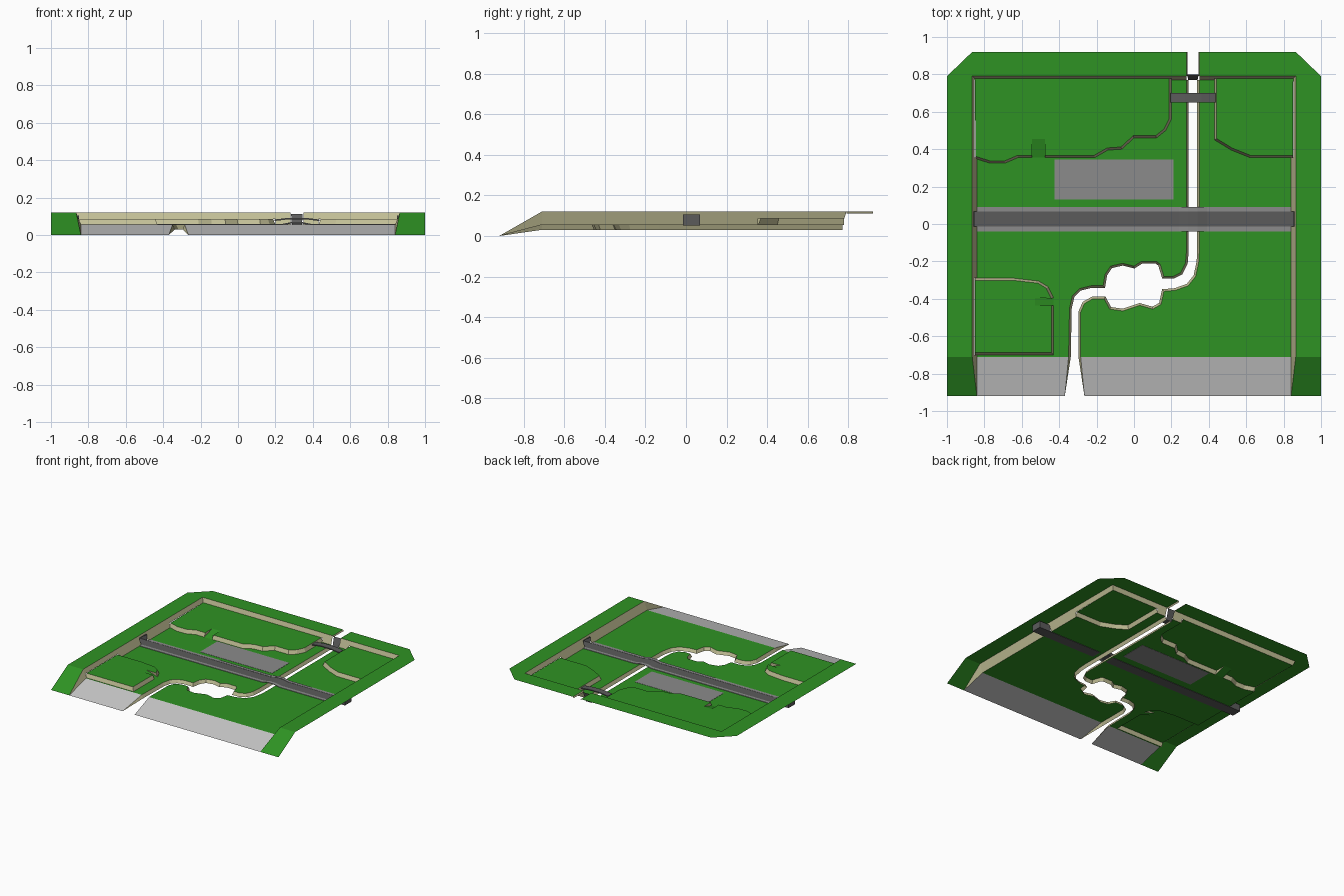
import bpy, bmesh
from mathutils import Vector

if "Cube" in bpy.data.objects:
    bpy.data.objects.remove(bpy.data.objects["Cube"])


def material(name, rgb):
    m = bpy.data.materials.new(name)
    m.diffuse_color = (*rgb, 1)
    m.use_nodes = True
    m.node_tree.nodes["Principled BSDF"].inputs["Base Color"].default_value = m.diffuse_color
    return m


GREEN = material("grass_green", (0.028, 0.29, 0.017))
TAN = material("cliff_tan", (0.55, 0.53, 0.31))
LIGHT = material("light_grey", (0.58, 0.58, 0.58))
MID = material("mid_grey", (0.26, 0.26, 0.26))
DARK = material("road_grey", (0.105, 0.105, 0.105))

FLOOR, HIGH, RIM, WATER = 0.055, 0.085, 0.12, 0.03


def mesh(name, faces, mat, up=True):
    """Sheet object from a list of 3D polygons, turned to face upwards."""
    bm = bmesh.new()
    for pts in faces:
        f = bm.faces.new([bm.verts.new(p) for p in pts])
        f.normal_update()
        if up and f.normal.z < 0:
            f.normal_flip()
    bmesh.ops.triangulate(bm, faces=[f for f in bm.faces if len(f.verts) > 4],
                          ngon_method='EAR_CLIP')
    bmesh.ops.remove_doubles(bm, verts=bm.verts, dist=1e-5)
    if not up:
        bmesh.ops.recalc_face_normals(bm, faces=bm.faces)
    me = bpy.data.meshes.new(name)
    bm.to_mesh(me)
    bm.free()
    me.materials.append(mat)
    ob = bpy.data.objects.new(name, me)
    bpy.context.collection.objects.link(ob)
    return ob


def at(pts, z):
    return [(x, y, z) for x, y in pts]


def strip(a, b):
    return [[a[i], a[i + 1], b[i + 1], b[i]] for i in range(len(a) - 1)]


def offset(pts, d):
    """Shift a 2D path sideways (positive = to its left) with mitred corners."""
    v = [Vector(p) for p in pts]
    out = []
    for i, p in enumerate(v):
        a = (p - v[i - 1]).normalized() if i else (v[1] - p).normalized()
        b = (v[i + 1] - p).normalized() if i < len(v) - 1 else a
        na, nb = Vector((-a.y, a.x)), Vector((-b.y, b.x))
        m = (na + nb).normalized()
        q = p + m * d / max(0.5, m.dot(na))
        out.append((q.x, q.y))
    return out


def slab(name, profile, y0, y1, thick, mat):
    """Plate following an x-z profile, spanning y0..y1."""
    faces = []
    ring = profile + [(x, z - thick) for x, z in reversed(profile)]
    n, m = len(ring), len(profile)
    for i in range(n):
        (xa, za), (xb, zb) = ring[i], ring[(i + 1) % n]
        faces.append([(xa, y0, za), (xb, y0, zb), (xb, y1, zb), (xa, y1, za)])
    for y in (y0, y1):
        for i in range(m - 1):
            q = (ring[i], ring[i + 1], ring[n - 2 - i], ring[n - 1 - i])
            faces.append([(x, y, z) for x, z in q])
    return mesh(name, faces, mat, up=False)


# river banks (floor level), front to back
left_bank = [(-.37, -.92), (-.35, -.71), (-.345, -.45), (-.33, -.385), (-.29, -.345),
             (-.23, -.33), (-.165, -.33), (-.155, -.27), (-.125, -.225), (-.06, -.21),
             (0, -.225), (.04, -.2), (.12, -.2), (.14, -.215), (.16, -.28), (.21, -.28),
             (.25, -.26), (.275, -.21), (.28, -.15), (.28, .77)]
right_bank = [(-.265, -.92), (-.285, -.71), (-.285, -.47), (-.265, -.425), (-.22, -.4),
              (-.16, -.4), (-.13, -.455), (-.06, -.465), (.03, -.435), (.1, -.455),
              (.145, -.43), (.16, -.36), (.22, -.355), (.29, -.33), (.33, -.28),
              (.347, -.2), (.35, -.13), (.35, .77)]
for name, bank, d in (("left", left_bank, -.012), ("right", right_bank, .012)):
    top = at(bank, FLOOR)
    low = at(offset(bank, d), WATER)
    top[0] = low[0] = (*bank[0], 0)
    mesh(name + "_river_bank", strip(top, low), TAN)
    # channel edge through the back rim
    x = bank[-1][0]
    mesh(name + "_rim_channel_edge",
         [[(x, .79, RIM), (x, .92, RIM), (x - d / 2, .92, .11), (x - d / 2, .79, .11)]], TAN)

# cliffs with raised terraces; notch = index of the segment opened by a ramp
back_left = [(-.85, .35), (-.77, .325), (-.69, .325), (-.62, .355), (-.545, .355),
             (-.475, .355), (-.21, .355), (-.14, .395), (-.065, .4), (0, .46), (.12, .46),
             (.17, .5), (.2, .56), (.2, .779)]
back_right = [(.43, .779), (.43, .45), (.52, .395), (.62, .355), (.85, .355)]
front_left = [(-.85, -.29), (-.64, -.29), (-.51, -.305), (-.46, -.335), (-.43, -.395),
              (-.43, -.437), (-.43, -.7), (-.85, -.7)]


def terrace(name, line, d, corners, notch=None, depth=(0, 0)):
    low, up2 = at(line, FLOOR), offset(line, d)
    top = at(up2, HIGH)
    faces = strip(low, top)
    ground = list(top)
    if notch is not None:
        i = notch
        dent = [(line[k][0] + depth[0], line[k][1] + depth[1], HIGH) for k in (i, i + 1)]
        del faces[i]
        faces += [[low[i], top[i], dent[0]], [low[i + 1], top[i + 1], dent[1]]]
        ground[i + 1:i + 1] = dent
        mesh(name + "_ramp", [[low[i], low[i + 1], dent[1], dent[0]]], GREEN)
    mesh(name + "_cliff", faces, TAN)
    mesh(name + "_terrace", [ground + at(corners, HIGH)], GREEN)


terrace("back_left", back_left, .012, [(-.8515, .779)], 4, (0, .1))
terrace("back_right", back_right, .012, [(.8515, .779)])
terrace("front_left", front_left, -.012, [], 4, (-.1, 0))

# lower ground on both sides of the river
mesh("left_ground", [at(left_bank[1:] + [(.2, .77)] + back_left[-2::-1] + front_left[:-1]
                        + [(-.43, -.71)], FLOOR)], GREEN)
mesh("right_ground", [at(right_bank[1:] + [(.43, .77)] + back_right[1:-1]
                         + [(.84, .355), (.84, -.71)], FLOOR)], GREEN)
mesh("left_ground_front_edge", [at([(-.84, -.71), (-.43, -.71), (-.43, -.7), (-.84, -.7)],
                                   FLOOR)], GREEN)

# sloping front apron
mesh("front_apron", [
    [(xo, -.92, 0), (a, -.92, 0), (b, -.71, FLOOR), (xo, -.71, FLOOR)]
    for xo, a, b in ((-.84, -.37, -.35), (.84, -.265, -.285))], LIGHT)

# high rim, its front slopes and its inner walls
ROAD0, ROAD1 = -.014, .068
for name, s, gap in (("left", -1, .28), ("right", 1, .35)):
    mesh(name + "_rim", [
        at([(s, -.71), (s, .79), (s * .865, .92), (gap, .92), (gap, .79),
            (s * .865, .79), (s * .865, -.71)], RIM),
        [(s, -.92, 0), (s * .84, -.92, 0), (s * .865, -.71, RIM), (s, -.71, RIM)]], GREEN)

    def wall_piece(y0, y1, z):
        x = s * (.84 + .025 * (z - FLOOR) / .065)
        return [(x, y0, z), (x, min(y1, .779), z), (s * .865, y1, RIM), (s * .865, y0, RIM)]

    spans = [(ROAD0, ROAD1, .105), (ROAD1, .355, FLOOR), (.355, .79, HIGH)]
    if s < 0:
        spans += [(-.71, -.7, FLOOR), (-.7, -.29, HIGH), (-.29, ROAD0, FLOOR)]
    else:
        spans += [(-.71, ROAD0, FLOOR)]
    mesh(name + "_wall", [wall_piece(*p) for p in spans]
         + [[(s * .84, -.92, 0), (s * .84, -.71, FLOOR), (s * .865, -.71, RIM)]], TAN)
    # road tunnel box under the rim
    x0, x1 = s * .85, s * .95
    a, b = [[(x, ROAD0, FLOOR), (x, ROAD1, FLOOR), (x, ROAD1, .105), (x, ROAD0, .105)]
            for x in (x0, x1)]
    mesh(name + "_tunnel", strip(a + a[:1], b + b[:1]) + [b], DARK, up=False)

mesh("back_wall", [
    [(x0, y, z), (x1, y, z), (t1, .79, RIM), (t0, .79, RIM)]
    for x0, x1, t0, t1, y, z in (
        (-.8515, .2, -.865, .2, .779, HIGH), (.2, .28, .2, .28, .77, FLOOR),
        (.35, .43, .35, .43, .77, FLOOR), (.43, .8515, .43, .865, .779, HIGH))], TAN)

# weir closing the river at the back wall
mesh("river_weir", [[(.29, .77, WATER), (.34, .77, WATER), (.346, .8, .112), (.284, .8, .112)]],
     DARK)

# road with a low bridge hump, pavements, paved court, back footbridge
hump = [(.24, .058), (.29, .068), (.34, .068), (.39, .058)]
slab("road", [(-.95, .058)] + hump + [(.95, .058)], ROAD0, ROAD1, .006, DARK)
walk = [(-.84, .059)] + [(x, z + .002) for x, z in hump] + [(.84, .059)]
slab("front_pavement", walk, -.04, ROAD0, .0035, MID)
slab("back_pavement", walk, ROAD1, .092, .0035, MID)
slab("paved_court", [(-.425, .0565), (.21, .0565)], .13, .345, .003, MID)
slab("footbridge", [(.195, .083), (.27, .092), (.36, .092), (.435, .083)], .65, .7, .008, DARK)
